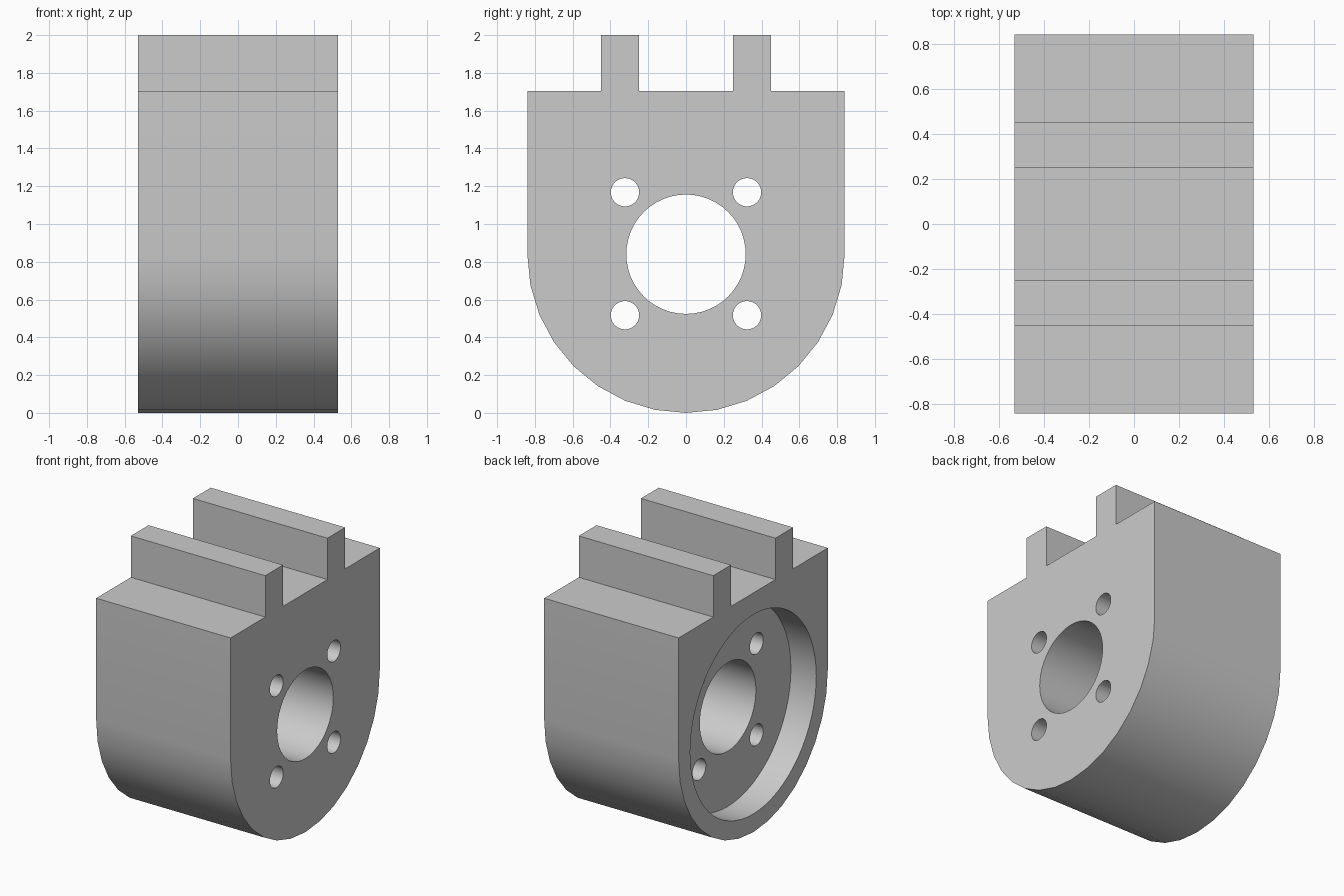
import bpy, bmesh, math
from mathutils import Matrix

cube = bpy.data.objects.get("Cube")
if cube:
    bpy.data.objects.remove(cube, do_unlink=True)

HALF = 0.53       # half length along x
R = 0.84          # radius of the rounded underside, also the axis height
DECK = 1.705      # height of the flat deck
TOP = 2.0

grey = bpy.data.materials.new("plain grey")
grey.use_nodes = True
grey.diffuse_color = (0.6, 0.6, 0.6, 1)
grey.node_tree.nodes["Principled BSDF"].inputs["Base Color"].default_value = (0.6, 0.6, 0.6, 1)


def add_object(name, bm):
    bmesh.ops.recalc_face_normals(bm, faces=bm.faces)
    mesh = bpy.data.meshes.new(name)
    bm.to_mesh(mesh)
    bm.free()
    mesh.materials.append(grey)
    obj = bpy.data.objects.new(name, mesh)
    bpy.context.collection.objects.link(obj)
    return obj


# Housing: rounded underside, flat deck and two rails in one profile
STEPS = 16
profile = [(-R * math.cos(math.pi * i / STEPS), R - R * math.sin(math.pi * i / STEPS))
           for i in range(STEPS + 1)]
rail = [(0.45, DECK), (0.45, TOP), (0.25, TOP), (0.25, DECK)]
profile += [(R, DECK)] + rail + [(-y, z) for y, z in reversed(rail)] + [(-R, DECK)]

bm = bmesh.new()
face = bm.faces.new([bm.verts.new((-HALF, y, z)) for y, z in profile])
new = bmesh.ops.extrude_face_region(bm, geom=[face])["geom"]
bmesh.ops.translate(bm, vec=(2 * HALF, 0, 0),
                    verts=[v for v in new if isinstance(v, bmesh.types.BMVert)])
housing = add_object("housing", bm)


# Bores along x, cut out of the housing
def bore(name, radius, y, z, x0, x1, sides):
    bm = bmesh.new()
    place = Matrix.Translation(((x0 + x1) / 2, y, z)) @ Matrix.Rotation(math.pi / 2, 4, 'Y')
    bmesh.ops.create_cone(bm, cap_ends=True, segments=sides, radius1=radius,
                          radius2=radius, depth=x1 - x0, matrix=place)
    cutter = add_object(name, bm)
    cutter.hide_render = True
    mod = housing.modifiers.new(name, 'BOOLEAN')
    mod.operation = 'DIFFERENCE'
    mod.solver = 'EXACT'
    mod.object = cutter
    bpy.ops.object.modifier_apply(modifier=name)
    bpy.data.objects.remove(cutter, do_unlink=True)


bpy.ops.object.select_all(action='DESELECT')
bpy.context.view_layer.objects.active = housing
housing.select_set(True)

bore("motor_recess", 0.71, 0, R, -HALF - 0.1, -HALF + 0.2, 64)
bore("shaft_hole", 0.316, 0, R, -HALF - 0.1, HALF + 0.1, 48)
for y in (-0.323, 0.323):
    for dz in (-0.323, 0.328):
        bore("screw_hole", 0.075, y, R + dz, -HALF - 0.1, HALF + 0.1, 32)

bpy.ops.object.shade_smooth_by_angle(angle=math.radians(30))
